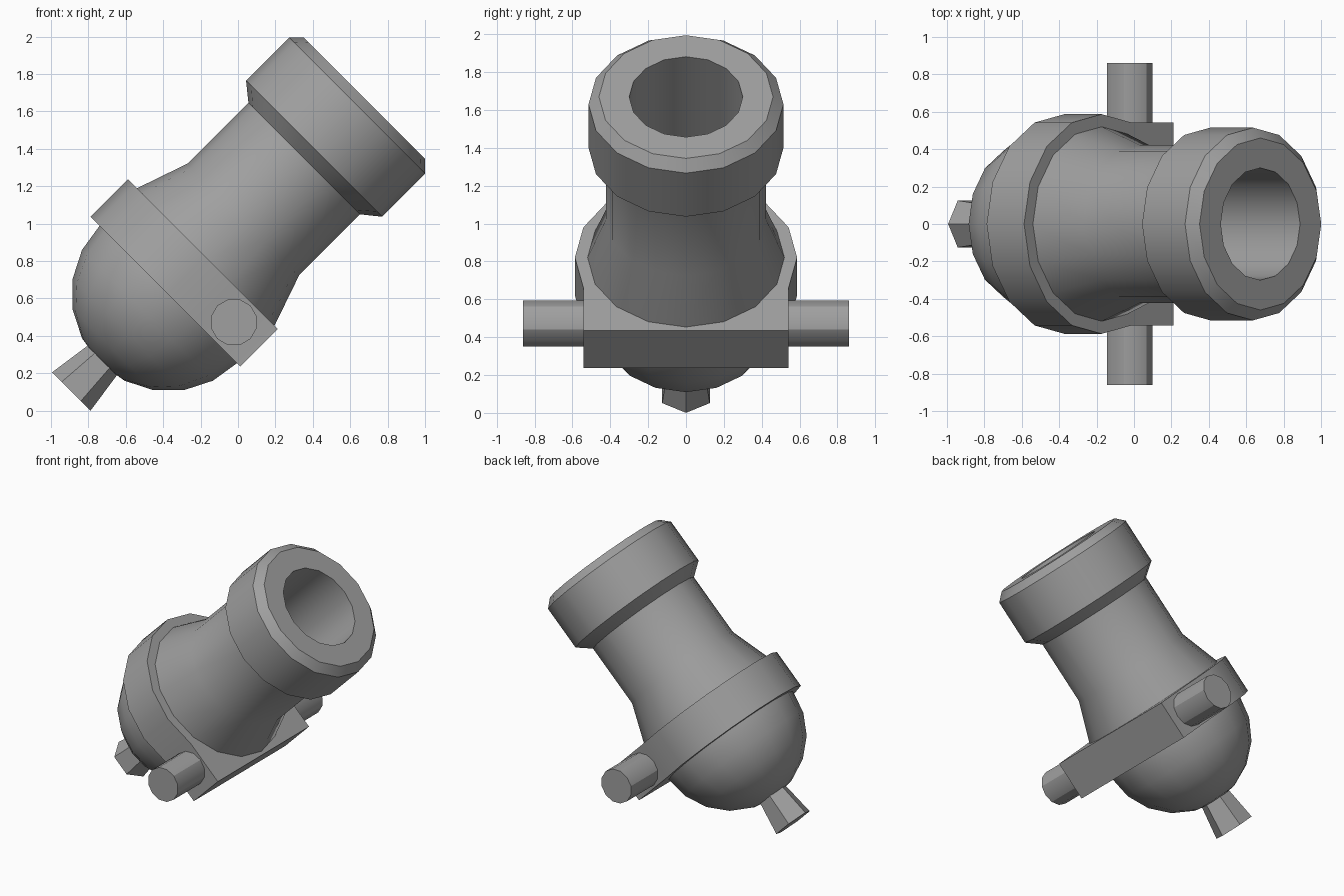
import bpy, bmesh
from math import sin, cos, pi, radians
from mathutils import Matrix

if "Cube" in bpy.data.objects:
    bpy.data.objects.remove(bpy.data.objects["Cube"])

# Everything is built along local Z, then tilted 45 degrees toward +X
TILT = Matrix.Translation((-0.498, 0, 0.496)) @ Matrix.Rotation(pi / 4, 4, 'Y')

# Dark iron
IRON = bpy.data.materials.new("dark_iron")
IRON.diffuse_color = (0.35, 0.35, 0.35, 1)
IRON.use_nodes = True
IRON.node_tree.nodes["Principled BSDF"].inputs["Base Color"].default_value = IRON.diffuse_color


def finish(name, bm):
    bmesh.ops.remove_doubles(bm, verts=bm.verts, dist=1e-5)
    bmesh.ops.recalc_face_normals(bm, faces=bm.faces)
    bm.transform(TILT)
    mesh = bpy.data.meshes.new(name)
    bm.to_mesh(mesh)
    bm.free()
    mesh.materials.append(IRON)
    ob = bpy.data.objects.new(name, mesh)
    bpy.context.collection.objects.link(ob)
    bpy.ops.object.select_all(action='DESELECT')
    ob.select_set(True)
    bpy.context.view_layer.objects.active = ob
    bpy.ops.object.shade_smooth_by_angle(angle=radians(30))
    return ob


def lathe(name, profile, sides):
    """Spin (radius, height) points around local Z."""
    bm = bmesh.new()
    verts = [bm.verts.new((r, 0, h)) for r, h in profile]
    edges = [bm.edges.new(p) for p in zip(verts, verts[1:])]
    bmesh.ops.spin(bm, geom=verts + edges, cent=(0, 0, 0), axis=(0, 0, 1),
                   angle=2 * pi, steps=sides, use_merge=True)
    return finish(name, bm)


# Barrel: round breech, flared chamber, muzzle collar and hollow bore
R = 0.52
breech = [(R * sin(i * pi / 10), 0.18 - R * cos(i * pi / 10)) for i in range(6)]
lathe("barrel", breech + [(0.520, 0.46), (0.422, 0.745), (0.422, 1.205),
                          (0.515, 1.28), (0.515, 1.605), (0.46, 1.66),
                          (0.30, 1.66), (0.30, 0.70), (0, 0.70)], 16)

# Hexagonal tapered knob behind the breech
lathe("breech_knob", [(0, -0.556), (0.145, -0.556), (0.104, -0.27), (0, -0.27)], 6)

# Band: round over the top, square block below
bm = bmesh.new()
outline = [(-0.587 * sin(a), 0.587 * cos(a))
           for a in (k * pi / 8 for k in range(-1, 10))]
hw = outline[0][1]
outline = [(0.544, hw)] + outline + [(0.544, -hw)]
face = bm.faces.new([bm.verts.new((x, y, 0.177)) for x, y in outline])
new = bmesh.ops.extrude_face_region(bm, geom=[face], use_keep_orig=True)["geom"]
bmesh.ops.translate(bm, vec=(0, 0, 0.283),
                    verts=[v for v in new if isinstance(v, bmesh.types.BMVert)])
finish("mounting_band", bm)

# Trunnion pins on both sides
for side, label in ((1, "back"), (-1, "front")):
    bm = bmesh.new()
    m = (Matrix.Translation((0.353, side * 0.68, 0.32))
         @ Matrix.Rotation(pi / 2, 4, 'X'))
    bmesh.ops.create_cone(bm, cap_ends=True, segments=12, radius1=0.126,
                          radius2=0.126, depth=0.36, matrix=m)
    finish("trunnion_" + label, bm)
